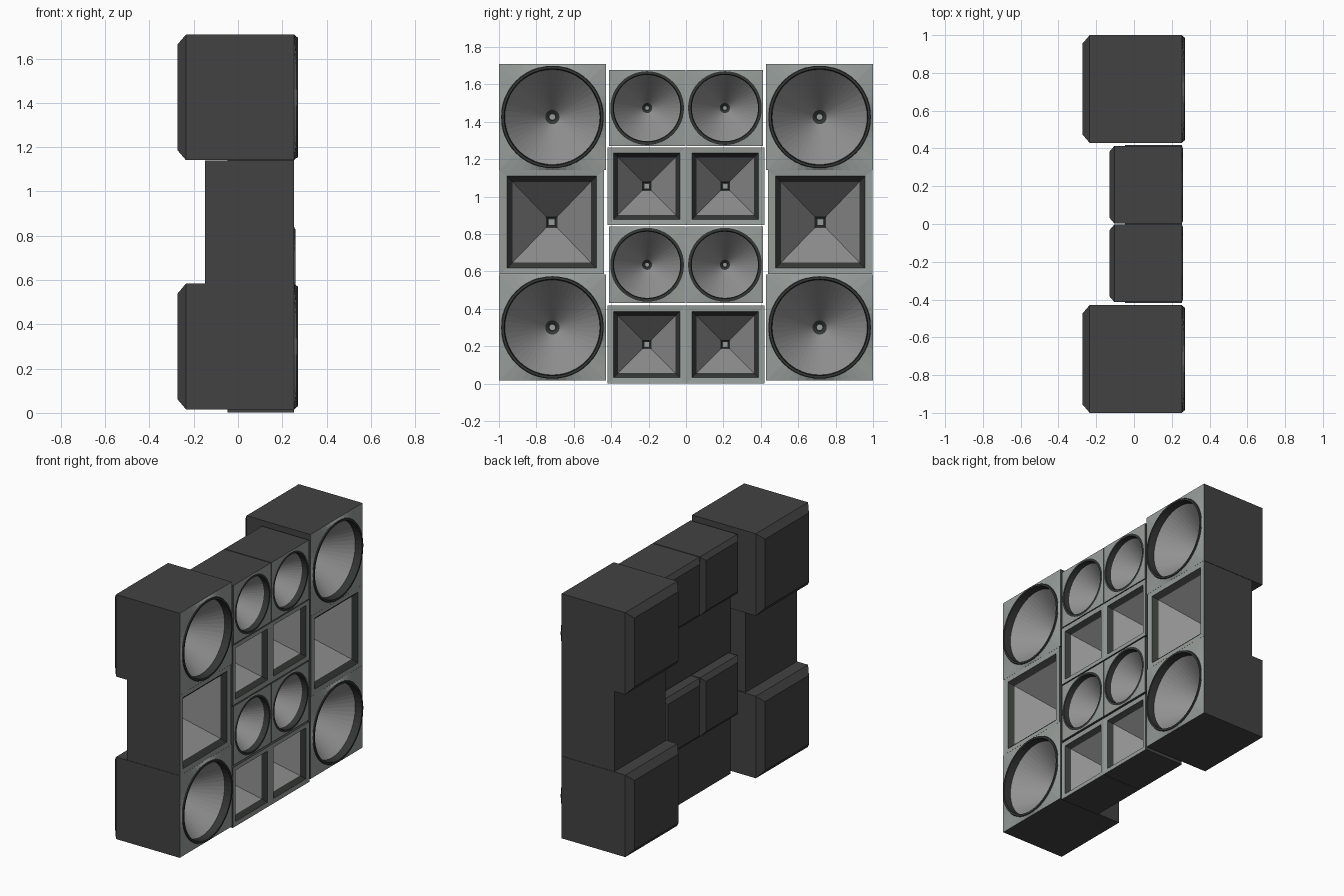
import bpy, bmesh
from math import cos, sin, pi

if "Cube" in bpy.data.objects:
    bpy.data.objects.remove(bpy.data.objects["Cube"])


def material(name, rgb):
    m = bpy.data.materials.new(name)
    m.diffuse_color = (*rgb, 1)
    m.use_nodes = True
    m.node_tree.nodes["Principled BSDF"].inputs["Base Color"].default_value = m.diffuse_color
    return m


SHELL = material("shell_dark", (0.055, 0.055, 0.055))
PLATE = material("plate_grey_green", (0.31, 0.34, 0.325))
RIM = material("rim_black", (0.035, 0.038, 0.036))
HORN = material("horn_grey", (0.29, 0.29, 0.29))
FRONT = 0.254


def square(hy, hz, n):
    # rectangle outline sampled by rays, corners included
    pts = []
    for i in range(n):
        a = pi / 4 + 2 * pi * i / n
        k = max(abs(cos(a)), abs(sin(a)))
        pts.append((hy * cos(a) / k, hz * sin(a) / k))
    return pts


def circle(r, n):
    return [(r * cos(pi / 4 + 2 * pi * i / n), r * sin(pi / 4 + 2 * pi * i / n))
            for i in range(n)]


def loft(name, centre, rings, mat, cap_first=False, cap_last=False):
    # rings run from the first to the last as (x, outline)
    bm = bmesh.new()
    cy, cz = centre
    loops = [[bm.verts.new((x, cy + y, cz + z)) for y, z in pts] for x, pts in rings]
    n = len(loops[0])
    for a, b in zip(loops, loops[1:]):
        for i in range(n):
            j = (i + 1) % n
            bm.faces.new((a[i], a[j], b[j], b[i]))
    if cap_first:
        bm.faces.new(loops[0][::-1])
    if cap_last:
        bm.faces.new(loops[-1])
    me = bpy.data.meshes.new(name)
    bm.to_mesh(me)
    bm.free()
    me.materials.append(mat)
    ob = bpy.data.objects.new(name, me)
    bpy.context.collection.objects.link(ob)


def cabinet(name, centre, hy, hz, back, chamfer):
    # open-fronted box, back edges optionally chamfered
    rings = [(back + chamfer * 0.85, square(hy, hz, 4)), (FRONT, square(hy, hz, 4))]
    if chamfer:
        rings.insert(0, (back, square(hy - chamfer, hz - chamfer, 4)))
    loft(name + "_cabinet", centre, rings, SHELL, cap_first=True)


def round_unit(name, centre, hy, hz, r, back, chamfer, front, apex, throat):
    n = 48
    cabinet(name, centre, hy, hz, back, chamfer)
    # baffle rises gently towards the rim
    lip = FRONT + (front - FRONT) * 0.6
    loft(name + "_baffle", centre, [(FRONT, square(hy, hz, n)), (lip, circle(r, n))], PLATE)
    inner = r - 0.016
    loft(name + "_rim", centre, [(lip, circle(r, n)), (front, circle(r - 0.003, n)),
                                 (front, circle(inner, n)), (0.22, circle(inner - 0.004, n))], RIM)
    loft(name + "_horn", centre, [(0.22, circle(inner - 0.004, n)), (apex, circle(throat, n))], HORN)
    # dark throat with a small plug
    loft(name + "_throat", centre, [(apex, circle(throat, n)),
                                    (apex - 0.015, circle(throat * 0.5, n))], RIM, cap_last=True)
    loft(name + "_plug", centre, [(apex - 0.015, circle(throat * 0.5, 16)),
                                  (apex + 0.005, circle(throat * 0.45, 16))], PLATE, cap_last=True)


def square_unit(name, centre, hy, hz, oy, oz, band, back, apex, throat):
    cabinet(name, centre, hy, hz, back, 0)
    loft(name + "_baffle", centre, [(FRONT, square(hy, hz, 4)), (0.25, square(oy, oz, 4))], PLATE)
    mouth = square(oy - band, oz - band, 4)
    loft(name + "_rim", centre, [(0.25, square(oy, oz, 4)), (0.22, mouth)], RIM)
    loft(name + "_horn", centre, [(0.22, mouth), (apex, square(throat, throat, 4))], HORN)
    loft(name + "_throat", centre, [(apex, square(throat, throat, 4)),
                                    (apex - 0.012, square(throat * 0.65, throat * 0.65, 4))],
         RIM, cap_last=True)
    loft(name + "_plug", centre, [(apex - 0.012, square(throat * 0.65, throat * 0.65, 4)),
                                  (apex + 0.005, square(throat * 0.6, throat * 0.6, 4))],
         PLATE, cap_last=True)


for s, side in ((-1, "left"), (1, "right")):
    # outer columns: big round units above and below a big square unit
    for z, level in ((0.30, "lower"), (1.425, "upper")):
        round_unit(f"big_round_{level}_{side}", (s * 0.7145, z), 0.2855, 0.284, 0.274,
                   -0.273, 0.045, 0.27, -0.04, 0.038)
    square_unit(f"big_square_{side}", (s * 0.718, 0.8625), 0.28, 0.278, 0.24, 0.246,
                0.03, -0.15, -0.035, 0.03)
    # inner columns: alternating small square and small round units
    for z, level in ((0.209, "lower"), (1.055, "upper")):
        square_unit(f"small_square_{level}_{side}", (s * 0.21, z), 0.209, 0.208, 0.177, 0.177,
                    0.024, -0.047, 0.035, 0.025)
    for z, level in ((0.635, "lower"), (1.473, "upper")):
        round_unit(f"small_round_{level}_{side}", (s * 0.208, z), 0.205, 0.204, 0.197,
                   -0.13, 0.03, 0.259, 0.02, 0.027)
